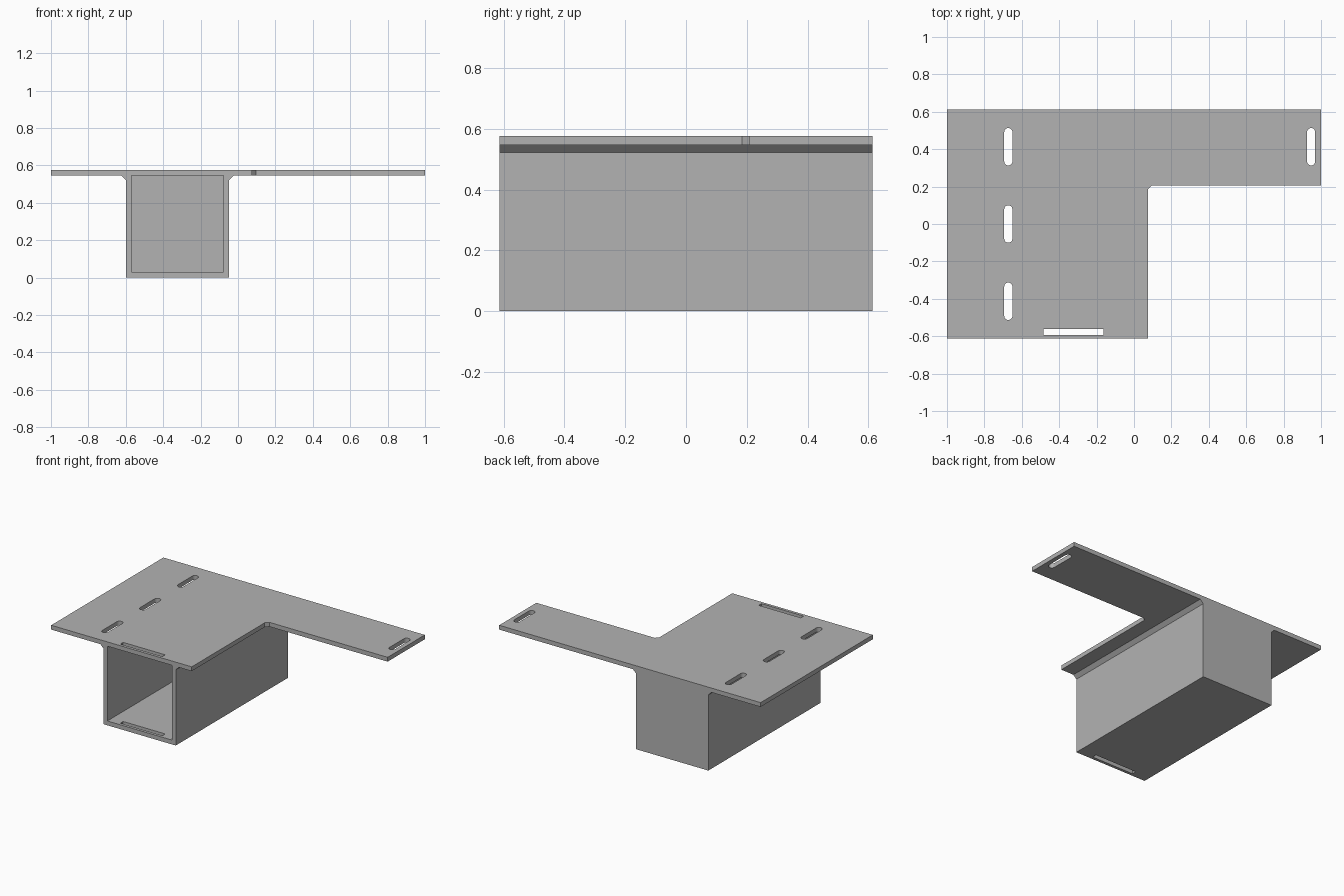
import bpy, bmesh, math
from mathutils import Vector

cube = bpy.data.objects.get("Cube")
if cube:
    bpy.data.objects.remove(cube, do_unlink=True)

grey = bpy.data.materials.new("plain_grey")
grey.use_nodes = True
colour = (0.45, 0.45, 0.45, 1)
grey.diffuse_color = colour
grey.node_tree.nodes["Principled BSDF"].inputs["Base Color"].default_value = colour

PLATE_LOW, PLATE_TOP = 0.547, 0.577
BACK, WALL, CHAMFER = 0.613, 0.03, 0.024
LEFT, RIGHT = -0.6, -0.047


def prism(name, points, direction):
    """Solid made by sweeping a flat outline along a direction."""
    bm = bmesh.new()
    face = bm.faces.new([bm.verts.new(p) for p in points])
    swept = bmesh.ops.extrude_face_region(bm, geom=[face])
    moved = [v for v in swept["geom"] if isinstance(v, bmesh.types.BMVert)]
    bmesh.ops.translate(bm, verts=moved, vec=Vector(direction))
    bmesh.ops.recalc_face_normals(bm, faces=bm.faces)
    mesh = bpy.data.meshes.new(name)
    bm.to_mesh(mesh)
    bm.free()
    mesh.materials.append(grey)
    obj = bpy.data.objects.new(name, mesh)
    bpy.context.collection.objects.link(obj)
    return obj


def combine(target, tool, operation):
    """Apply a boolean and discard the tool."""
    tool.hide_render = True
    mod = target.modifiers.new("join", "BOOLEAN")
    mod.operation, mod.solver, mod.object = operation, "EXACT", tool
    bpy.context.view_layer.objects.active = target
    bpy.ops.object.modifier_apply(modifier=mod.name)
    bpy.data.objects.remove(tool, do_unlink=True)


def rectangle(x0, x1, y0, y1):
    return [(x0, y0), (x1, y0), (x1, y1), (x0, y1)]


def slot(x, y, radius=0.022, half=0.1, steps=10):
    """Outline of a round-ended slot running along y."""
    outline = []
    for end in (0, 1):
        for i in range(steps + 1):
            a = math.pi * (end + i / steps)
            side = 1 - 2 * end
            outline.append((x + radius * math.cos(a),
                            y + side * (half - radius) + radius * math.sin(a)))
    return outline


# L-shaped mounting plate with a small chamfer in the inner corner
outline = [(-1, -BACK), (0.075, -BACK), (0.075, 0.185), (0.095, 0.207),
           (1, 0.207), (1, BACK), (-1, BACK)]
bracket = prism("mounting_bracket", [(x, y, PLATE_LOW) for x, y in outline],
                (0, 0, PLATE_TOP - PLATE_LOW))

# Box hanging below the plate, flared where it meets it
low = PLATE_LOW - CHAMFER
profile = [(LEFT, 0), (RIGHT, 0), (RIGHT, low), (RIGHT + CHAMFER, PLATE_LOW),
           (RIGHT + CHAMFER, PLATE_LOW + 0.01), (LEFT - CHAMFER, PLATE_LOW + 0.01),
           (LEFT - CHAMFER, PLATE_LOW), (LEFT, low)]
box = prism("box_body", [(x, -BACK, z) for x, z in profile], (0, 2 * BACK, 0))
combine(bracket, box, "UNION")

# Cavity open at the front, closed at the back
inside = rectangle(LEFT + WALL, RIGHT - WALL, WALL, PLATE_LOW)
cavity = prism("cavity_cutter", [(x, -BACK - 0.1, z) for x, z in inside],
               (0, 2 * BACK + 0.1 - WALL, 0))
combine(bracket, cavity, "DIFFERENCE")

# Round-ended slots in the plate, and a strap slot through plate and floor
for x, y in ((-0.672, 0.413), (-0.672, 0), (-0.672, -0.413), (0.947, 0.413)):
    cutter = prism("slot_cutter", [(px, py, 0.5) for px, py in slot(x, y)], (0, 0, 0.2))
    combine(bracket, cutter, "DIFFERENCE")
strap = rectangle(-0.485, -0.163, -0.593, -0.562)
cutter = prism("strap_cutter", [(x, y, -0.1) for x, y in strap], (0, 0, 0.8))
combine(bracket, cutter, "DIFFERENCE")

# Tidy leftover edges on flat areas
bm = bmesh.new()
bm.from_mesh(bracket.data)
bmesh.ops.remove_doubles(bm, verts=bm.verts, dist=0.0001)
bmesh.ops.dissolve_limit(bm, angle_limit=0.01, verts=bm.verts, edges=bm.edges)
bm.to_mesh(bracket.data)
bm.free()
